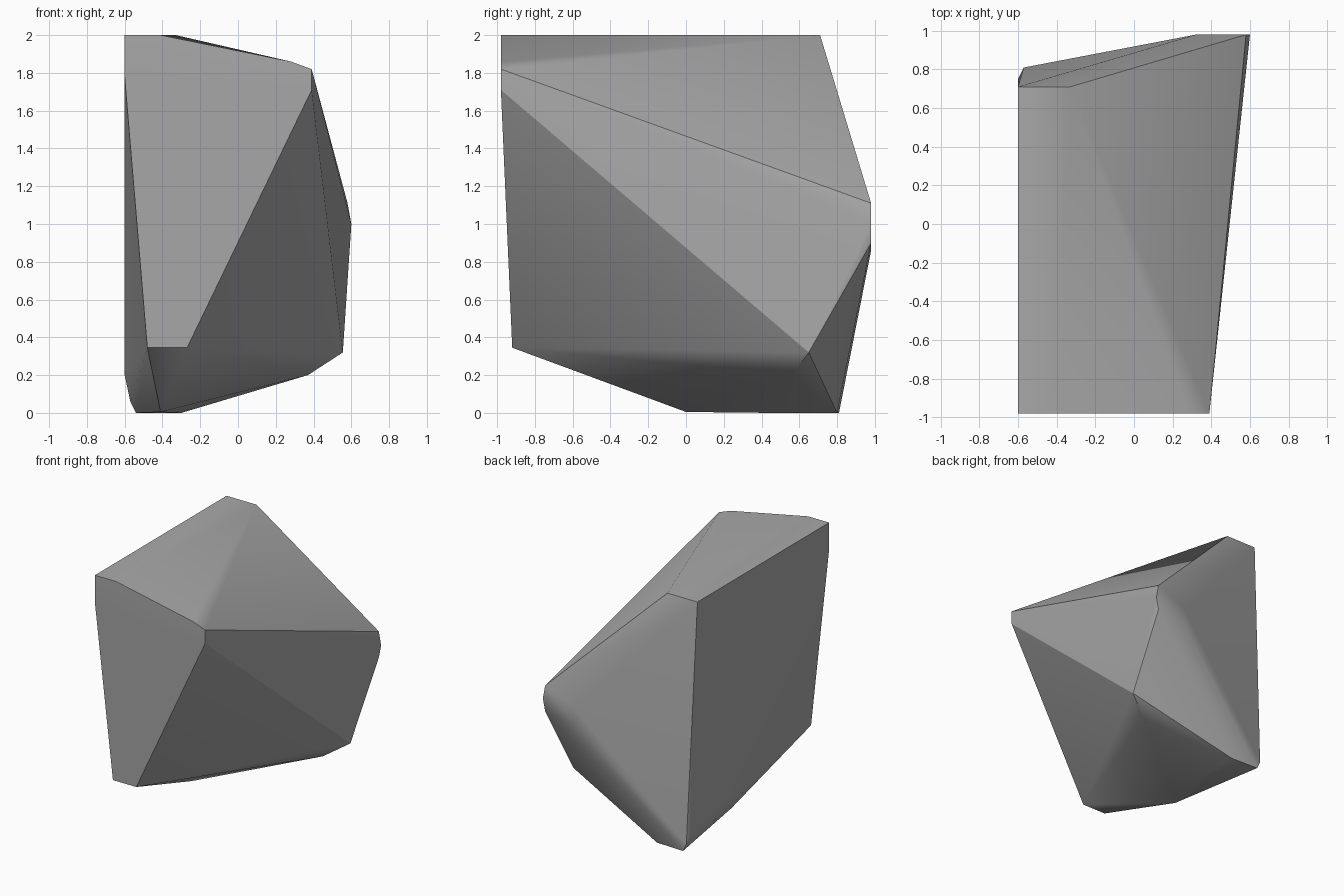
import bpy, bmesh, math

# Remove the default cube
cube = bpy.data.objects.get("Cube")
if cube:
    bpy.data.objects.remove(cube, do_unlink=True)

# Stone colour
stone = bpy.data.materials.new("grey_stone")
stone.use_nodes = True
grey = (0.4, 0.4, 0.4, 1)
stone.diffuse_color = grey
stone.node_tree.nodes["Principled BSDF"].inputs["Base Color"].default_value = grey

# Corners of the boulder, grouped by region
top = [(-.6, -.98, 2), (-.41, -.98, 2), (-.6, .71, 2), (-.33, .71, 2)]
front_top = [(.28, -.98, 1.86), (.39, -.98, 1.82), (.39, -.98, 1.71), (-.6, -.98, 1.78)]
front_low = [(-.48, -.92, .345), (-.27, -.92, .345)]
back_peak = [(.58, .98, 1.11), (.6, .98, 1), (.58, .98, .9), (.32, .98, 1), (.32, .98, .86)]
side_low = [(.555, .65, .32), (.37, .56, .2), (-.6, .75, .2), (-.57, .81, .06)]
base = [(-.41, 0, .005), (-.54, .81, 0), (-.3, .8, 0), (-.3, .45, 0)]

# Wrap the corners in one convex skin
bm = bmesh.new()
for corner in top + front_top + front_low + back_peak + side_low + base:
    bm.verts.new(corner)
result = bmesh.ops.convex_hull(bm, input=bm.verts)
loose = [v for v in bm.verts if not v.link_faces]
bmesh.ops.delete(bm, geom=loose, context='VERTS')
bmesh.ops.dissolve_limit(bm, angle_limit=math.radians(1), verts=bm.verts, edges=bm.edges)
bmesh.ops.recalc_face_normals(bm, faces=bm.faces)

mesh = bpy.data.meshes.new("boulder")
bm.to_mesh(mesh)
bm.free()
mesh.materials.append(stone)
boulder = bpy.data.objects.new("boulder", mesh)
bpy.context.collection.objects.link(boulder)

# Soften shallow edges, keep the steep ones crisp
bpy.context.view_layer.objects.active = boulder
boulder.select_set(True)
bpy.ops.object.shade_smooth_by_angle(angle=math.radians(30))
weighted = boulder.modifiers.new("face_weighted_shading", 'WEIGHTED_NORMAL')
weighted.keep_sharp = True
